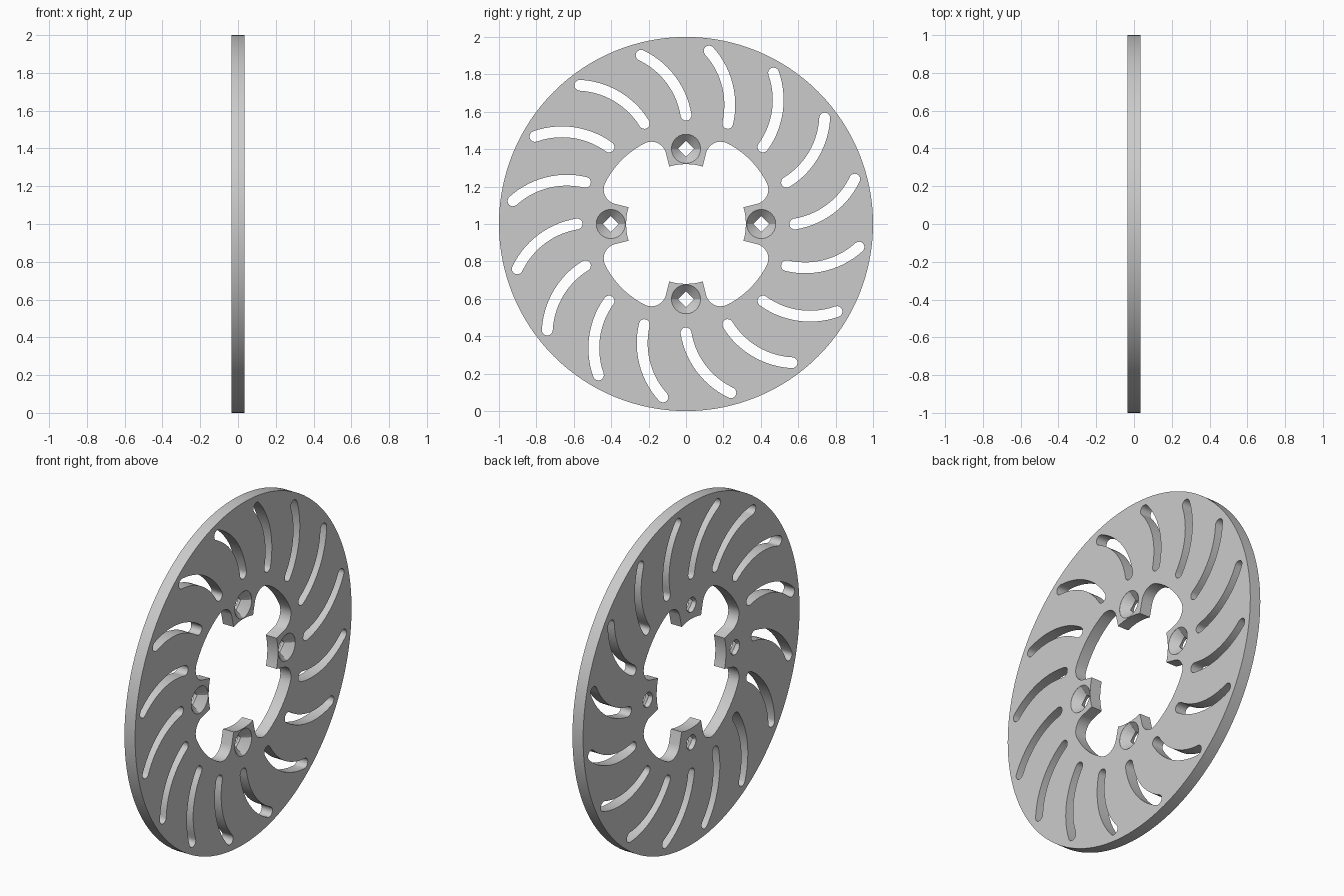
import bpy, bmesh
from math import sin, cos, pi, radians, atan2, hypot
from mathutils import Vector

if "Cube" in bpy.data.objects:
    bpy.data.objects.remove(bpy.data.objects["Cube"])

T = 0.0345          # half thickness of the disc
CZ = 1.0            # height of the axle


def arc(cy, cz, r, a0, a1, n):
    """Points on an arc in the y-z plane, angles in degrees."""
    return [(cy + r * cos(radians(a0 + (a1 - a0) * i / n)),
             cz + r * sin(radians(a0 + (a1 - a0) * i / n))) for i in range(n + 1)]


def rotate(pts, deg):
    c, s = cos(radians(deg)), sin(radians(deg))
    return [(y * c - z * s, y * s + z * c) for y, z in pts]


def loft(bm, rings):
    """Closed solid through rings given as (x, [(y, z), ...])."""
    vs = [[bm.verts.new((x, y, z + CZ)) for y, z in pts] for x, pts in rings]
    n = len(vs[0])
    for a, b in zip(vs, vs[1:]):
        for i in range(n):
            bm.faces.new((a[i], a[(i + 1) % n], b[(i + 1) % n], b[i]))
    bm.faces.new(vs[0][::-1])
    bm.faces.new(vs[-1])


def prism(bm, pts, h):
    loft(bm, [(-h, pts), (h, pts)])


def finish(bm, name):
    bmesh.ops.recalc_face_normals(bm, faces=bm.faces)
    me = bpy.data.meshes.new(name)
    bm.to_mesh(me)
    bm.free()
    ob = bpy.data.objects.new(name, me)
    bpy.context.collection.objects.link(ob)
    return ob


# disc body
bm = bmesh.new()
prism(bm, arc(0, 0, 1, 0, 360, 128)[:-1], T)
disc = finish(bm, "brake_disc")

cut = bmesh.new()

# central opening: four rounded lobes between four mounting tabs
fy, fz, fr = 0.185, 0.36, 0.08
fa = math_a = atan2(fz, fy) * 180 / pi
R = hypot(fy, fz) + fr
lobe = (arc(fz, fy, fr, 90 - 165, 90 - fa, 10)
        + arc(0, 0, R, 90 - fa, fa, 12)[1:-1]
        + arc(fy, fz, fr, fa, 165, 10))
tab_edge = arc(0, 0, 0.32, 73.7, 106.3, 8)
opening = []
for k in range(4):
    opening += rotate(lobe + tab_edge, 90 * k)
prism(cut, opening, 0.1)

# curved ventilation slots: stroke an arc through three points with round ends
A, M, B = Vector((0.582, 0)), Vector((0.768, 0.078)), Vector((0.902, 0.24))
d = 2 * (A.x * (M.y - B.y) + M.x * (B.y - A.y) + B.x * (A.y - M.y))
a2, m2, b2 = A.length_squared, M.length_squared, B.length_squared
C = Vector(((a2 * (M.y - B.y) + m2 * (B.y - A.y) + b2 * (A.y - M.y)) / d,
            (a2 * (B.x - M.x) + m2 * (A.x - B.x) + b2 * (M.x - A.x)) / d))
r, w = (A - C).length, 0.029
s0 = atan2(A.y - C.y, A.x - C.x) * 180 / pi
s1 = atan2(B.y - C.y, B.x - C.x) * 180 / pi
slot = (arc(C.x, C.y, r + w, s0, s1, 14)
        + arc(B.x, B.y, w, s1, s1 + 180, 8)[1:-1]
        + arc(C.x, C.y, r - w, s1, s0, 14)
        + arc(A.x, A.y, w, s0 + 180, s0 + 360, 8)[1:-1])
for k in range(16):
    prism(cut, rotate(slot, 22.5 * k), 0.1)

# countersunk bolt holes: round mouth narrowing to a diamond throat
N = 24
diamond = []
for i in range(N):
    a = 2 * pi * i / N
    q = 0.043 / (abs(cos(a)) + abs(sin(a)))
    diamond.append((q * cos(a), q * sin(a)))
rings = [(-0.06, arc(0, 0, 0.043, 0, 360, N)[:-1]),
         (-0.03, arc(0, 0, 0.043, 0, 360, N)[:-1]),
         (-0.012, diamond),
         (0.034, arc(0, 0, 0.078, 0, 360, N)[:-1]),
         (0.06, arc(0, 0, 0.078, 0, 360, N)[:-1])]
for k in range(4):
    loft(cut, [(x, rotate([(y + 0.402, z) for y, z in p], 90 * k)) for x, p in rings])

cutter = finish(cut, "cutter")
cutter.hide_render = True

# cut everything out of the disc
mod = disc.modifiers.new("cut", 'BOOLEAN')
mod.operation = 'DIFFERENCE'
mod.solver = 'EXACT'
mod.object = cutter
bpy.context.view_layer.objects.active = disc
disc.select_set(True)
bpy.ops.object.modifier_apply(modifier=mod.name)
bpy.data.objects.remove(cutter)
bpy.ops.object.shade_smooth_by_angle(angle=radians(30))
